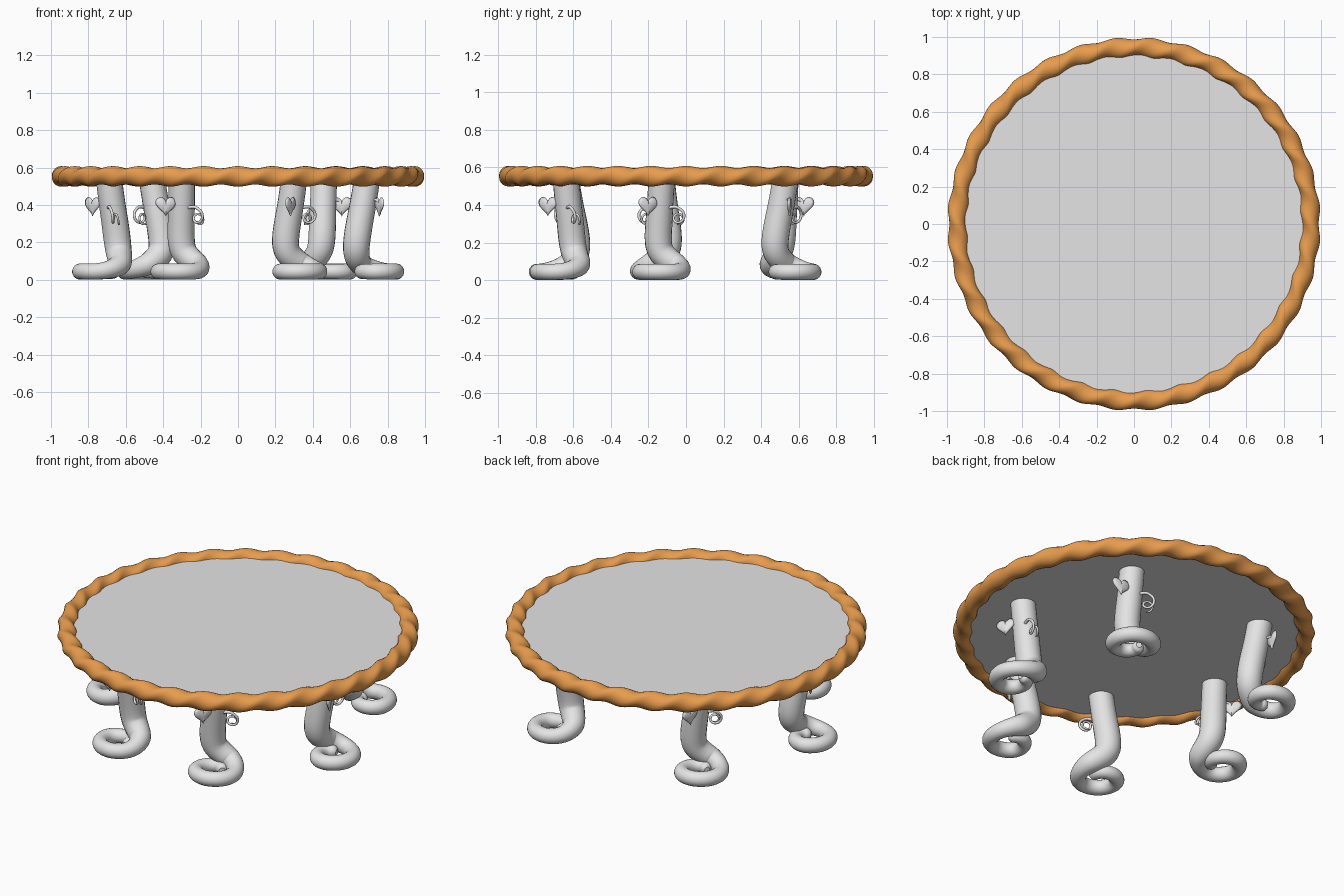
import bpy
import bmesh
from math import sin, cos, pi, radians
from mathutils import Vector, Matrix

cube = bpy.data.objects.get("Cube")
if cube:
    bpy.data.objects.remove(cube, do_unlink=True)


def material(name, rgb):
    m = bpy.data.materials.new(name)
    m.use_nodes = True
    m.diffuse_color = (*rgb, 1)
    bsdf = next(n for n in m.node_tree.nodes if n.type == 'BSDF_PRINCIPLED')
    bsdf.inputs["Base Color"].default_value = (*rgb, 1)
    return m


GREY = material("pale grey", (0.78, 0.78, 0.78))
CRUST = material("golden brown", (0.82, 0.34, 0.075))


def place(name, mesh, location=(0, 0, 0), turn=0):
    ob = bpy.data.objects.new(name, mesh)
    ob.location = location
    ob.rotation_euler.z = turn
    bpy.context.collection.objects.link(ob)
    return ob


def finish(bm, name, mat, smooth=True):
    bmesh.ops.recalc_face_normals(bm, faces=bm.faces)
    mesh = bpy.data.meshes.new(name)
    bm.to_mesh(mesh)
    bm.free()
    mesh.materials.append(mat)
    for p in mesh.polygons:
        p.use_smooth = smooth
    return mesh


def tube(name, points, sides, mat):
    """Mesh of a smooth tapering tube through (x, y, z, radius) points."""
    cu = bpy.data.curves.new(name + "_path", 'CURVE')
    cu.dimensions = '3D'
    cu.bevel_depth = 1
    cu.bevel_resolution = sides
    cu.use_fill_caps = True
    sp = cu.splines.new('NURBS')
    sp.points.add(len(points) - 1)
    for p, (x, y, z, r) in zip(sp.points, points):
        p.co = (x, y, z, 1)
        p.radius = r
    sp.order_u = 4
    sp.use_endpoint_u = True
    sp.resolution_u = 4
    ob = bpy.data.objects.new(name + "_path", cu)
    bpy.context.collection.objects.link(ob)
    bpy.context.view_layer.update()
    deps = bpy.context.evaluated_depsgraph_get()
    mesh = bpy.data.meshes.new_from_object(ob.evaluated_get(deps))
    mesh.name = name
    bpy.data.objects.remove(ob, do_unlink=True)
    bpy.data.curves.remove(cu)
    mesh.materials.clear()
    mesh.materials.append(mat)
    for p in mesh.polygons:
        p.use_smooth = True
    return mesh


# Round table top
bm = bmesh.new()
bmesh.ops.create_cone(bm, cap_ends=True, segments=96, radius1=0.93, radius2=0.93,
                      depth=0.04, matrix=Matrix.Translation((0, 0, 0.55)))
place("table_top", finish(bm, "table_top", GREY, False))

# Rope-like rim: an oval section that twists on its way round
bm = bmesh.new()
STEPS, SIDES = 384, 20
rings = []
for i in range(STEPS):
    a = 2 * pi * i / STEPS
    twist = 16 * a + pi / 2
    ring = []
    for j in range(SIDES):
        s = 2 * pi * j / SIDES
        p = Matrix.Rotation(twist, 2) @ Vector((0.055 * cos(s - twist), 0.043 * sin(s - twist)))
        r = 0.944 + p.x
        ring.append(bm.verts.new((r * cos(a), r * sin(a), 0.553 + p.y)))
    rings.append(ring)
for i in range(STEPS):
    one, two = rings[i], rings[(i + 1) % STEPS]
    for j in range(SIDES):
        k = (j + 1) % SIDES
        bm.faces.new((one[j], two[j], two[k], one[k]))
place("rim", finish(bm, "rim", CRUST))

# Leg: a stalk leaning inward that sweeps into a coiled foot
path = [(0, 0, 0.54, 0.07), (-0.015, -0.008, 0.43, 0.07), (-0.035, -0.02, 0.32, 0.072),
        (-0.05, -0.03, 0.22, 0.073), (-0.058, -0.022, 0.14, 0.07)]
COIL = 24
for i in range(COIL + 1):
    u = i / COIL
    a = radians(152 - 390 * u)
    drop = max(0, 1 - 4 * u) ** 2
    inward = max(0, (u - 0.6) / 0.4)
    r = 0.112 - 0.075 * inward
    path.append((0.045 + r * cos(a), 0.005 + r * sin(a), 0.044 + 0.045 * drop,
                 0.043 + 0.02 * drop - 0.01 * inward))
x, y, z, r = path[-1]
path.append((x + 0.012, y + 0.004, z, 0.016))
leg_mesh = tube("leg", path, 8, GREY)

# Heart-shaped leaf, slightly puffed, standing off the outer side
bm = bmesh.new()
across = Vector((cos(radians(-54)), sin(radians(-54)), 0))
normal = Vector((cos(radians(36)), sin(radians(36)), 0))
centre = Vector((0.078, -0.058, 0.392))
N = 32
outline = []
for i in range(N):
    a = 2 * pi * i / N
    u = 16 * sin(a) ** 3
    v = 13 * cos(a) - 5 * cos(2 * a) - 2 * cos(3 * a) - cos(4 * a) + 2
    outline.append(centre + (across * u + Vector((0, 0, v))) * 0.0036)
rim_verts = [bm.verts.new(p) for p in outline]
for side in (1, -1):
    inner = [bm.verts.new(centre + (p - centre) * 0.75 + normal * 0.008 * side) for p in outline]
    mid = bm.verts.new(centre + normal * 0.01 * side)
    for i in range(N):
        k = (i + 1) % N
        bm.faces.new((rim_verts[i], rim_verts[k], inner[k], inner[i]))
        bm.faces.new((inner[i], inner[k], mid))
leaf_mesh = finish(bm, "leaf", GREY)

# Leaf stem
stem_mesh = tube("leaf_stem", [(0.02, -0.02, 0.42, 0.008), (0.05, -0.035, 0.435, 0.008),
                               (0.07, -0.05, 0.43, 0.007), (0.078, -0.058, 0.40, 0.006)],
                 3, GREY)

# Curling tendril on the other side of the leg
path = [(0.01, 0.04, 0.385, 0.009), (0.012, 0.065, 0.392, 0.009), (0.012, 0.085, 0.39, 0.008)]
for i in range(20):
    u = i / 19
    a = radians(75 - 560 * u)
    r = 0.036 - 0.016 * u
    path.append((0.01 - 0.05 * u, 0.09 + r * cos(a), 0.345 - 0.03 * u + r * sin(a),
                 0.008 - 0.003 * u))
tendril_mesh = tube("tendril", path, 3, GREY)

# Three pairs of legs, each turned to face outward
for label, px, py in (("front", 0.30, -0.64), ("middle", 0.69, -0.13), ("back", 0.46, 0.53)):
    for side, sx in (("left", 1), ("right", -1)):
        spot = Vector((px * sx, py, 0))
        turn = Vector((1, 0)).angle_signed(spot.xy) * -1
        for part, mesh in (("leg", leg_mesh), ("leaf", leaf_mesh),
                           ("leaf_stem", stem_mesh), ("tendril", tendril_mesh)):
            place(f"{label}_{side}_{part}", mesh, spot, turn)
